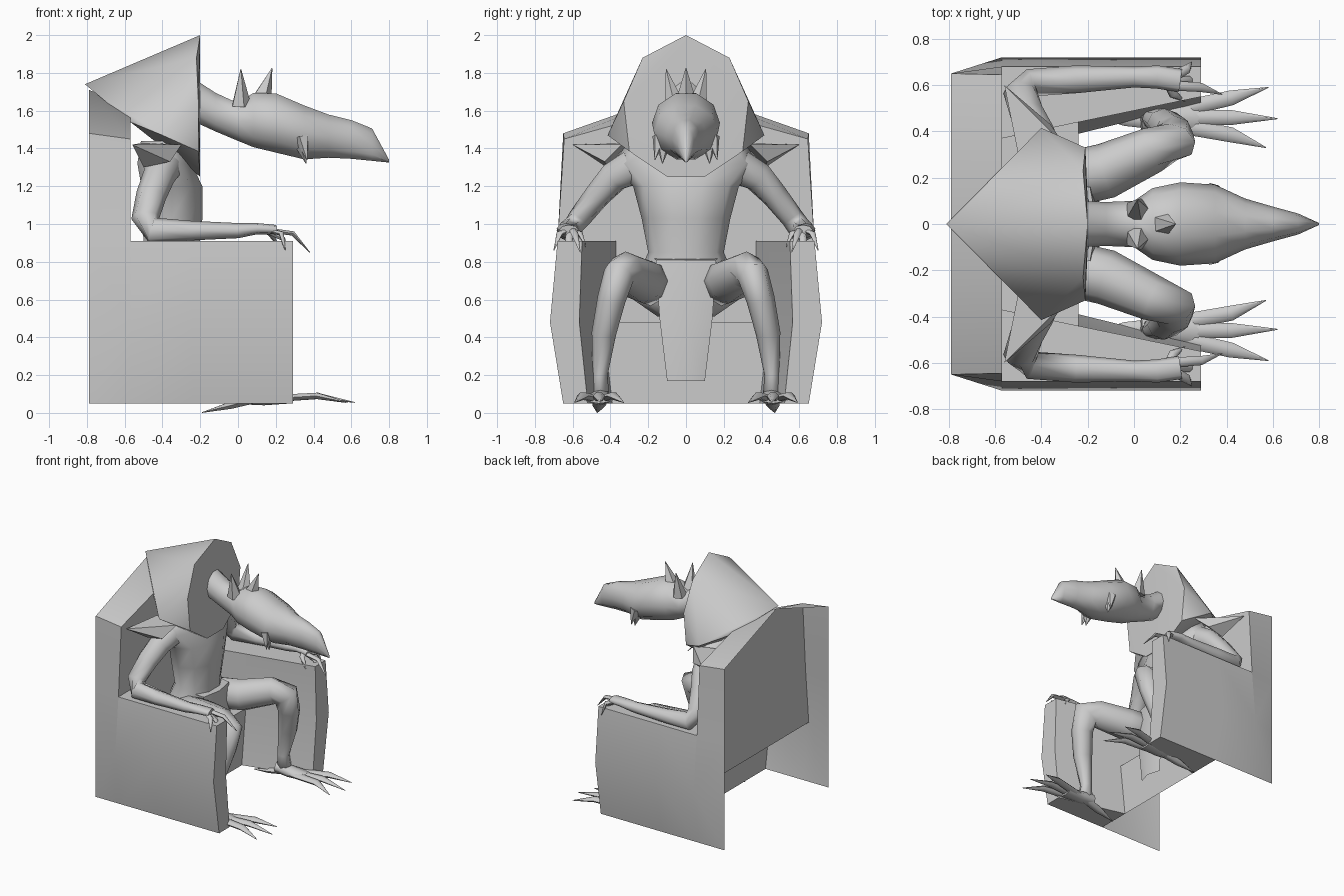
import bpy, bmesh, math
from mathutils import Vector as V

if "Cube" in bpy.data.objects:
    bpy.data.objects.remove(bpy.data.objects["Cube"])

mat = bpy.data.materials.new("light_grey")
mat.diffuse_color = (0.6, 0.6, 0.6, 1)
mat.use_nodes = True
mat.node_tree.nodes["Principled BSDF"].inputs["Base Color"].default_value = mat.diffuse_color


def finish(name, bm, angle=60):
    bmesh.ops.remove_doubles(bm, verts=bm.verts[:], dist=0.0005)
    bmesh.ops.recalc_face_normals(bm, faces=bm.faces[:])
    me = bpy.data.meshes.new(name)
    bm.to_mesh(me)
    bm.free()
    me.materials.append(mat)
    ob = bpy.data.objects.new(name, me)
    bpy.context.collection.objects.link(ob)
    bpy.context.view_layer.objects.active = ob
    ob.select_set(True)
    bpy.ops.object.shade_smooth_by_angle(angle=math.radians(angle))
    ob.select_set(False)
    return ob


def bridge(bm, rows, closed=False):
    """Join rows of points with quads."""
    rows = [[bm.verts.new(p) for p in r] for r in rows]
    n = len(rows[0])
    for a, b in zip(rows, rows[1:]):
        for i in range(n if closed else n - 1):
            j = (i + 1) % n
            bm.faces.new((a[i], a[j], b[j], b[i]))
    return rows


def tube(name, path, ref=(0, 0, 1), axis=None, sides=8, angle=75):
    """Elliptical tube through (x, y, z, radius across, radius along) rings."""
    pts = [V(p[:3]) for p in path]
    rows = []
    for i, p in enumerate(path):
        t = V(axis) if axis else pts[min(i + 1, len(pts) - 1)] - pts[max(i - 1, 0)]
        t.normalize()
        u = V(ref).cross(t).normalized()
        w = t.cross(u)
        rows.append([pts[i] + u * p[3] * math.cos(a) + w * p[4] * math.sin(a)
                     for a in (2 * math.pi * k / sides for k in range(sides))])
    bm = bmesh.new()
    rows = bridge(bm, rows, True)
    bm.faces.new(rows[0])
    bm.faces.new(rows[-1])
    return finish(name, bm, angle)


def claw(name, base, mid, tip, r, flat=0.7):
    return tube(name, [(*base, r, r * flat), (*mid, r * 0.9, r * 0.9 * flat),
                       (*tip, 0.002, 0.002)], sides=6)


def horn(name, base, tip, r, long=1.0):
    return tube(name, [(*base, r * long, r), (*tip, 0.002, 0.002)], ref=(0, 1, 0.1), sides=5, angle=40)


# Chair back: front panel, side wings and sloping top, open behind
bm = bmesh.new()
front = [(.72, .48), (.68, .91), (.645, 1.45), (0, 1.63)]
rear = [(.65, .48), (.65, .91), (.65, 1.48), (0, 1.71)]
for s in (1, -1):
    bridge(bm, [[(-.57, s * y, z) for y, z in front], [(-.79, s * y, z) for y, z in rear]])
    bridge(bm, [[(-.57, s * y, z) for y, z in front], [(-.57, 0, z) for z in (.48, .91, 1.45, 1.63)]])

# Seat and the panel below its front edge
bridge(bm, [[(x, -y, z), (x, y, z)] for x, y, z in (
    (-.57, .37, .48), (-.24, .44, .48), (-.24, .39, .05))])

# Armrests with bulging outer wall, flaring inner wall and flat front
outer = [(.65, .05), (.72, .48), (.68, .91)]
for s in (1, -1):
    rows = bridge(bm, [[(x, s * y, z) for y, z in outer + inner] for x, inner in (
        (-.24, [(.44, .91), (.44, .48), (.39, .05)]),
        (.29, [(.55, .91), (.565, .48), (.52, .05)]))], True)
    for r in rows:
        bm.faces.new(r)
    bridge(bm, [[(x, s * y, z) for y, z in outer + inner] for x, inner in (
        (-.57, [(.37, .91), (.37, .48)]), (-.24, [(.44, .91), (.44, .48)]))])
    bridge(bm, [[(-.79, s * .65, .05), (-.79, s * .65, .48)],
                [(-.57, s * .65, .05), (-.57, s * .72, .48)]])
finish("armchair", bm, 55)

for s, side in ((1, "left"), (-1, "right")):
    # Arm bent at the elbow, forearm along the rest
    tube(side + "_arm", [
        (-.40, s * .28, 1.30, .10, .10), (-.42, s * .38, 1.25, .085, .085),
        (-.46, s * .47, 1.15, .08, .07), (-.49, s * .565, 1.03, .075, .06),
        (-.45, s * .61, .965, .07, .06), (-.25, s * .625, .965, .052, .06),
        (0, s * .635, .965, .04, .045), (.10, s * .635, .975, .03, .05),
        (.20, s * .62, .97, .025, .05)], ref=(0, 1, 0))
    for i, (mid, tip) in enumerate((
            ((.29, .59, .95), (.38, .56, .85)), ((.24, .62, .92), (.28, .61, .80)),
            ((.23, .67, .95), (.25, .70, .86)), ((.17, .56, .95), (.22, .53, .88)))):
        claw(f"{side}_finger_{i + 1}", (.14, s * (.60 + .01 * i), .97),
             (mid[0], s * mid[1], mid[2]), (tip[0], s * tip[1], tip[2]), .022)
    # Pointed shoulder plate
    bm = bmesh.new()
    v = [bm.verts.new((x, s * y, z)) for x, y, z in (
        (-.56, .60, 1.42), (-.30, .34, 1.42), (-.50, .30, 1.43), (-.36, .43, 1.33), (-.50, .42, 1.30))]
    for f in ((0, 1, 2), (0, 3, 1), (0, 4, 3), (0, 2, 4), (1, 3, 4, 2)):
        bm.faces.new([v[k] for k in f])
    finish(side + "_shoulder_plate", bm, 30)

    # Leg: thigh, knee and shin
    tube(side + "_leg", [
        (-.38, s * .17, .68, .12, .12), (-.12, s * .23, .70, .12, .12),
        (.08, s * .32, .75, .105, .10), (.17, s * .355, .73, .11, .085),
        (.17, s * .395, .60, .085, .075), (.13, s * .435, .42, .075, .065),
        (.08, s * .455, .20, .045, .04), (.09, s * .455, .07, .06, .05)],
        ref=(0, 1, 0), angle=120)
    # Foot with three long toes and a heel spur
    tube(side + "_foot", [(.03, s * .45, .09, .045, .045), (.14, s * .455, .08, .06, .04),
                          (.28, s * .46, .075, .07, .025)])
    for i, (my, ty, tx) in enumerate(((.545, .59, .58), (.46, .455, .62), (.385, .33, .57))):
        claw(f"{side}_toe_{i + 1}", (.18, s * (.49 - .03 * i), .075), (.42, s * my, .09),
             (tx, s * ty, .055), .036, .6)
    claw(side + "_heel_spur", (.08, s * .45, .07), (-.04, s * .46, .04), (-.19, s * .47, .002), .04, .6)

    # Head horns and cheek spikes
    horn(side + "_crown_horn", (.015, s * .06, 1.63), (.015, s * .105, 1.82), .055)
    horn(side + "_cheek_spike", (.34, s * .14, 1.46), (.365, s * .165, 1.34), .04)
    horn(side + "_jaw_spike", (.34, s * .12, 1.42), (.36, s * .125, 1.32), .04)

# Torso and hips
tube("torso", [(-.38, 0, .51, .15, .14), (-.38, 0, .60, .28, .17), (-.37, 0, .76, .24, .17),
               (-.35, 0, .85, .20, .15), (-.35, 0, 1.03, .235, .17), (-.35, 0, 1.20, .28, .17),
               (-.39, 0, 1.32, .39, .15), (-.40, 0, 1.44, .30, .12)],
     ref=(1, 0, 0), axis=(0, 0, 1), sides=10)

# Hanging cloth
bm = bmesh.new()
bridge(bm, [[(x, -w, z), (x + .03, 0, z), (x, w, z)] for x, w, z in (
    (-.30, .17, .82), (-.19, .16, .81), (-.16, .14, .50), (-.16, .10, .17))])
finish("hanging_cloth", bm)

# Large hood: full rounded front rim tapering to a point behind
half = [(-.22, .23, 1.88), (-.21, .33, 1.65), (-.40, .415, 1.47), (-.21, .30, 1.385),
        (-.20, .10, 1.25), (-.57, .24, 1.54)]
bm = bmesh.new()
for p in [(-.20, 0, 2.0), (-.81, 0, 1.74)] + half + [(x, -y, z) for x, y, z in half]:
    bm.verts.new(p)
bmesh.ops.convex_hull(bm, input=bm.verts[:])
finish("hood", bm, 50)

# Neck and long-snouted head
tube("head", [(x, 0, (t + b) / 2, w, (t - b) / 2) for x, t, b, w in (
    (-.24, 1.78, 1.54, .10), (-.12, 1.70, 1.485, .095), (0, 1.645, 1.435, .10),
    (.08, 1.70, 1.40, .155), (.20, 1.70, 1.37, .18), (.35, 1.635, 1.335, .17),
    (.48, 1.585, 1.345, .11), (.60, 1.555, 1.34, .075), (.71, 1.51, 1.33, .045),
    (.80, 1.34, 1.325, .004))], axis=(1, 0, 0), sides=10)
horn("middle_horn", (.13, 0, 1.68), (.18, 0, 1.825), .05)
